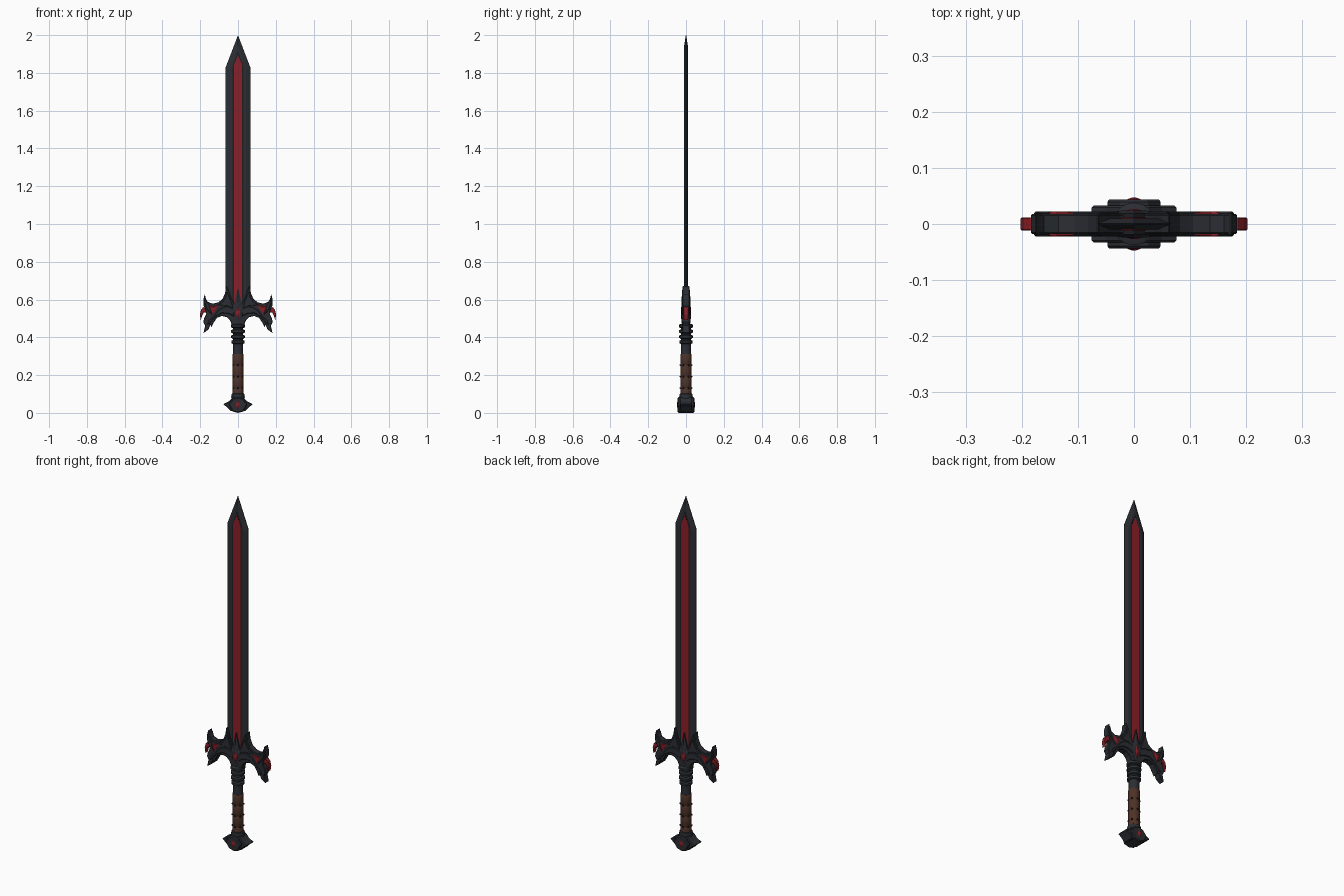
import bpy, bmesh, math

if "Cube" in bpy.data.objects:
    bpy.data.objects.remove(bpy.data.objects["Cube"])


def material(name, r, g, b):
    m = bpy.data.materials.new(name)
    m.diffuse_color = (r, g, b, 1)
    m.use_nodes = True
    m.node_tree.nodes["Principled BSDF"].inputs["Base Color"].default_value = m.diffuse_color
    return m


DARK = material("dark_steel", 0.024, 0.027, 0.033)
BLACK = material("black_trim", 0.012, 0.013, 0.017)
RED = material("red_enamel", 0.27, 0.014, 0.02)
BROWN = material("brown_leather", 0.075, 0.032, 0.02)


def finish(name, bm, mat, bevel=0, mirror=False):
    bmesh.ops.recalc_face_normals(bm, faces=bm.faces)
    me = bpy.data.meshes.new(name)
    bm.to_mesh(me)
    bm.free()
    ob = bpy.data.objects.new(name, me)
    bpy.context.collection.objects.link(ob)
    me.materials.append(mat)
    if bevel:
        b = ob.modifiers.new("bevel", 'BEVEL')
        b.width, b.segments, b.limit_method = bevel, 1, 'ANGLE'
        b.angle_limit = math.radians(50)
    if mirror:
        ob.modifiers.new("mirror", 'MIRROR').use_clip = False
    return ob


def whole(half):
    # right-half outline -> full symmetric outline
    return half + [(-x, z) for x, z in reversed(half) if x > 1e-6]


def stack(name, rings, mat, bevel=0, mirror=False):
    # loft matching xz outlines through depth y, capped at both ends
    bm = bmesh.new()
    loops = [[bm.verts.new((x, y, z)) for x, z in pts] for pts, y in rings]
    n = len(loops[0])
    for a, b in zip(loops, loops[1:]):
        for i in range(n):
            j = (i + 1) % n
            bm.faces.new((a[i], a[j], b[j], b[i]))
    bm.faces.new(loops[0])
    bm.faces.new(loops[-1])
    return finish(name, bm, mat, bevel, mirror)


def plate(name, pts, d, mat, bevel=0, mirror=False):
    return stack(name, [(pts, -d), (pts, d)], mat, bevel, mirror)


def gem(name, pts, d_edge, d_mid, mat, mirror=False):
    # plate whose faces rise to a smaller centre facet
    cx = sum(p[0] for p in pts) / len(pts)
    cz = sum(p[1] for p in pts) / len(pts)
    small = [(cx + (x - cx) * .35, cz + (z - cz) * .35) for x, z in pts]
    return stack(name, [(small, -d_mid), (pts, -d_edge), (pts, d_edge), (small, d_mid)],
                 mat, 0, mirror)


def lathe(name, profile, mat, seg=16):
    bm = bmesh.new()
    loops = [[bm.verts.new((r * math.cos(2 * math.pi * k / seg),
                            r * math.sin(2 * math.pi * k / seg), z))
              for k in range(seg)] for r, z in profile]
    for a, b in zip(loops, loops[1:]):
        for i in range(seg):
            j = (i + 1) % seg
            bm.faces.new((a[i], a[j], b[j], b[i]))
    bm.faces.new(loops[0])
    bm.faces.new(loops[-1])
    ob = finish(name, bm, mat)
    bpy.context.view_layer.objects.active = ob
    ob.select_set(True)
    bpy.ops.object.shade_smooth_by_angle(angle=math.radians(35))
    ob.select_set(False)
    return ob


# Blade: sharp edge, flat shoulders, red central strip
edge = whole([(.065, .54), (.065, 1.83), (0, 2.0)])
flat = whole([(.043, .54), (.043, 1.815), (0, 1.945)])
stack("blade", [(flat, -.0095), (edge, -.001), (edge, .001), (flat, .0095)], DARK)
trim = whole([(.029, .55), (.029, 1.83), (0, 1.915)])
plate("blade_trim", trim, .0102, BLACK)
plate("blade_strip", whole([(.022, .55), (.022, 1.84), (0, 1.895)]), .0112, RED)

# Guard: swept collar, arms and horned ends
guard = [(0, .575), (.022, .58), (.036, .61), (.05, .65), (.063, .675),
         (.068, .635), (.082, .603), (.105, .585), (.135, .578), (.16, .588),
         (.171, .605), (.175, .63), (.184, .6), (.183, .57), (.172, .545),
         (.168, .525), (.178, .505), (.184, .48), (.174, .462), (.183, .422),
         (.156, .442), (.145, .468), (.142, .452), (.128, .478), (.112, .503),
         (.085, .513), (.06, .507), (.042, .49), (.03, .46), (0, .455)]
plate("guard", whole(guard), .018, DARK, .004)

# Raised ribs along the arms and up the collar
plate("guard_rib", [(.02, .548), (.045, .563), (.075, .562), (.105, .545), (.13, .512),
                    (.155, .49), (.165, .465), (.148, .475), (.118, .51), (.085, .528),
                    (.05, .525), (.02, .51)], .0225, DARK, .003, True)
plate("collar_rib", [(.024, .55), (.034, .585), (.05, .625), (.06, .648), (.064, .615),
                     (.082, .588), (.11, .572), (.08, .568), (.05, .565)],
      .021, DARK, .002, True)
plate("upper_horn", [(.152, .572), (.166, .592), (.174, .618), (.178, .585),
                     (.168, .555), (.15, .53), (.135, .518)], .022, DARK, .003, True)

# Centre star with spike over the blade
star = whole([(0, .66), (.014, .605), (.022, .565), (.05, .537), (.024, .508), (0, .462)])
gem("guard_star", star, .019, .0245, DARK)
gem("star_gem", whole([(0, .568), (.012, .53), (0, .49)]), .0245, .027, RED)

# Red triangles and outer claws
gem("guard_gem", [(.103, .573), (.137, .562), (.16, .572), (.133, .522)],
    .0195, .0225, RED, True)
plate("red_claw", [(.168, .556), (.184, .56), (.196, .545), (.202, .52), (.197, .49),
                   (.19, .515), (.182, .531), (.166, .533)], .012, RED, .002, True)

# Ringed neck under the guard
lathe("neck", [(.027, .30), (.027, .47)], DARK)
for i, z in enumerate((.375, .403, .432, .46)):
    r = .035 + .001 * i
    lathe("neck_ring_%d" % i, [(.027, z - .011), (r, z - .006), (r, z + .006),
                               (.027, z + .011)], DARK)

# Leather grip with wrapped sections
prof = []
for i in range(4):
    z0, z1 = .07 + .061 * i, .07 + .061 * (i + 1)
    prof += [(.0275, z0 + .001), (.03, z0 + .006), (.03, z1 - .006), (.0275, z1 - .001)]
lathe("grip", prof, BROWN)

# Studs round the grip
bm = bmesh.new()
for z in (.131, .192, .253):
    for k in range(6):
        a = math.pi / 6 + k * math.pi / 3
        c = bmesh.ops.create_icosphere(bm, subdivisions=1, radius=.006)
        for v in c["verts"]:
            v.co.x += .028 * math.cos(a)
            v.co.y += .028 * math.sin(a)
            v.co.z += z
finish("grip_studs", bm, BLACK)

# Pommel: winged plate, thicker core, cap and gem
wing = whole([(0, .09), (.028, .082), (.05, .06), (.079, .046), (.058, .03), (.038, .01), (0, .004)])
plate("pommel_wings", wing, .033, DARK, .004)
core = whole([(0, .083), (.025, .076), (.05, .046), (.03, .008), (0, 0)])
plate("pommel_core", core, .044, DARK, .005)
lathe("pommel_collar", [(.033, .06), (.036, .085), (.034, .1), (.028, .104)], DARK)
gem("pommel_gem", whole([(0, .072), (.012, .043), (0, .016)]), .044, .047, RED)
